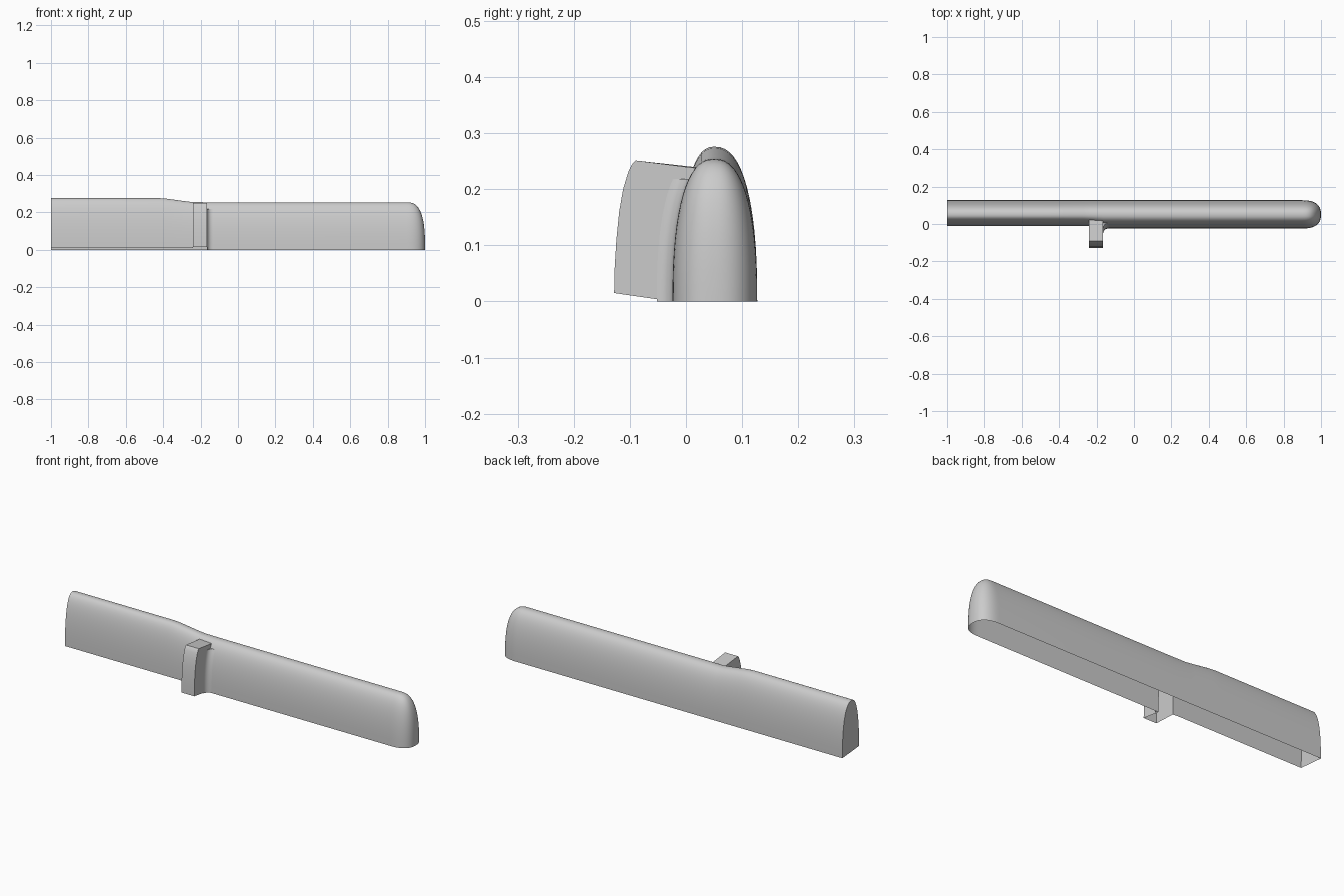
import bpy, bmesh, math

if "Cube" in bpy.data.objects:
    bpy.data.objects.remove(bpy.data.objects["Cube"])

N = 16          # segments per half arch
CY = 0.05       # ridge line in y


def arch(x, front, back, height, low=0.0):
    """Arched cross-section from the front foot over the ridge to the back foot."""
    pts = []
    for j in range(2 * N + 1):
        a = math.pi * j / (2 * N)
        c, s = math.cos(a), max(0.0, math.sin(a))
        w = front if c > 0 else back
        y = CY - math.copysign(abs(c) ** (2 / 2.4), c) * w
        z = height * s ** (2 / 2.4)
        if j < N:
            z = max(z, low)
        pts.append((x, y, z))
    return pts


def finish(bm, name, angle=35):
    bmesh.ops.remove_doubles(bm, verts=bm.verts, dist=0.0002)
    bmesh.ops.recalc_face_normals(bm, faces=bm.faces)
    me = bpy.data.meshes.new(name)
    bm.to_mesh(me)
    bm.free()
    ob = bpy.data.objects.new(name, me)
    bpy.context.collection.objects.link(ob)
    bpy.ops.object.select_all(action='DESELECT')
    ob.select_set(True)
    bpy.context.view_layer.objects.active = ob
    bpy.ops.object.shade_smooth_by_angle(angle=math.radians(angle))
    return ob


# Hollow cover: taller left part, lower right part, rounded right end
X0, X1 = -0.24, -0.165
left_side = arch(X0, 0.062, 0.077, 0.255, 0.01)
right_side = arch(X1, 0.074, 0.077, 0.254)
sections = [
    arch(-1.0, 0.062, 0.077, 0.276, 0.012),
    arch(-0.42, 0.062, 0.077, 0.276, 0.012),
    arch(-0.38, 0.062, 0.077, 0.273, 0.012),
    arch(-0.27, 0.062, 0.077, 0.258, 0.012),
    left_side, right_side,
    arch(0.28, 0.074, 0.077, 0.254),
]
for i in range(15):
    u = math.sin(math.pi / 2 * i / 14)
    kw = max(0.0, 1 - u ** 2.5) ** (1 / 2.5)
    kh = max(0.0, 1 - u ** 2.8) ** (1 / 2.8)
    sections.append(arch(0.9 + 0.1 * u, 0.074 * kw, 0.077 * kw, 0.254 * kh))

CUT = N - 4     # the wall is open below this height where the arm joins
bm = bmesh.new()
rows = [[bm.verts.new(p) for p in s] for s in sections]
for i in range(len(rows) - 1):
    for j in range(2 * N):
        if i == 4 and j < CUT:
            continue
        bm.faces.new((rows[i][j], rows[i + 1][j],
                      rows[i + 1][j + 1], rows[i][j + 1]))
bm.faces.new(rows[0])
finish(bm, "cover_shell")

# Front arm, hollow and open underneath
profile = [(-0.128, 0.015), (-0.127, 0.06), (-0.124, 0.11), (-0.119, 0.16),
           (-0.112, 0.2), (-0.103, 0.23), (-0.097, 0.243), (-0.09, 0.251)]
bm = bmesh.new()
sides = []
for x, sec in ((X0, left_side), (X1, right_side)):
    prof = [bm.verts.new((x, y, z)) for y, z in profile]
    foot = [bm.verts.new(p) for p in sec[:CUT + 1]]
    bm.faces.new(prof + foot[::-1])
    sides.append(prof + [foot[-1]])
for k in range(len(profile)):
    bm.faces.new((sides[0][k], sides[1][k], sides[1][k + 1], sides[0][k + 1]))
finish(bm, "front_arm")

# Concave fillet between arm and right wall
R = 0.028
bm = bmesh.new()
levels = right_side[:CUT - 1]
grid = []
for _, y, z in levels:
    row = []
    for i in range(7):
        a = math.pi / 2 * i / 6
        row.append(bm.verts.new((X1 + R * (1 - math.cos(a)),
                                 y - R * (1 - math.sin(a)), z)))
    grid.append(row)
for a, b in zip(grid, grid[1:]):
    for i in range(6):
        bm.faces.new((a[i], a[i + 1], b[i + 1], b[i]))
top = grid[-1]
corner = bm.verts.new((X1, levels[-1][1], levels[-1][2]))
bm.faces.new(top + [corner])
finish(bm, "arm_fillet")
